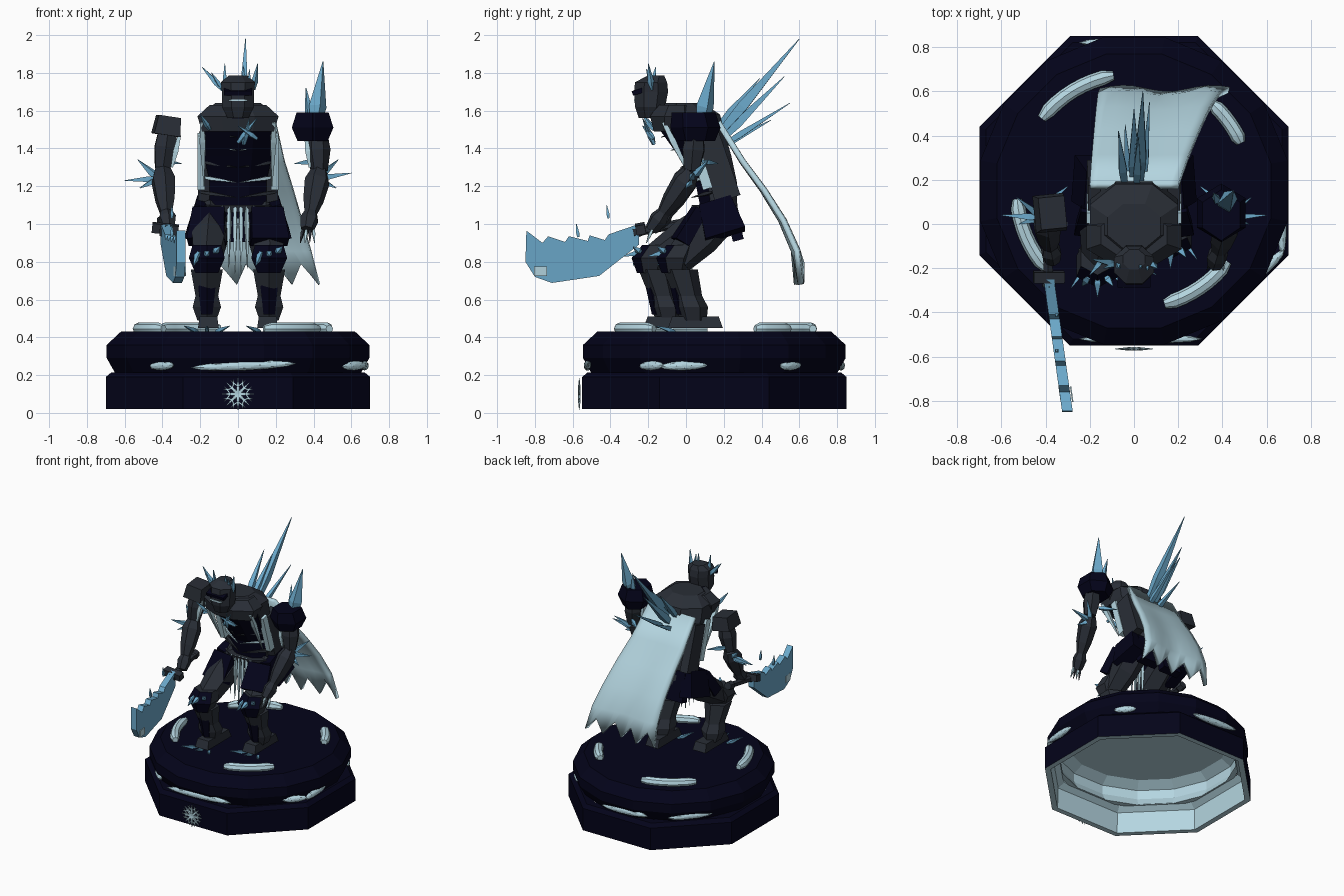
import bpy, bmesh, math
from mathutils import Vector, Matrix, Euler

cube = bpy.data.objects.get("Cube")
if cube:
    bpy.data.objects.remove(cube)


def material(name, rgb):
    m = bpy.data.materials.new(name)
    m.use_nodes = True
    m.diffuse_color = (*rgb, 1)
    m.node_tree.nodes["Principled BSDF"].inputs["Base Color"].default_value = (*rgb, 1)
    return m


NAVY = material("navy_stone", (0.001, 0.001, 0.01))
STEEL = material("dark_steel", (0.022, 0.027, 0.037))
ICE = material("blue_ice", (0.15, 0.4, 0.6))
PALE = material("pale_frost", (0.46, 0.67, 0.75))


def finish(name, bm, *mats, rule=None, smooth=False):
    bmesh.ops.recalc_face_normals(bm, faces=bm.faces[:])
    if rule:
        for f in bm.faces:
            f.material_index = rule(f)
    me = bpy.data.meshes.new(name)
    bm.to_mesh(me)
    bm.free()
    ob = bpy.data.objects.new(name, me)
    bpy.context.collection.objects.link(ob)
    for m in mats:
        me.materials.append(m)
    if smooth:
        bpy.ops.object.select_all(action="DESELECT")
        ob.select_set(True)
        bpy.context.view_layer.objects.active = ob
        bpy.ops.object.shade_smooth_by_angle(angle=math.radians(40))
    return ob


def skin(bm, rings, hoop=False):
    """Bridge rings of points with quads, then cap the ends or join them into a hoop."""
    vs = [[bm.verts.new(p) for p in r] for r in rings]
    n = len(vs[0])
    for a, b in zip(vs, vs[1:] + vs[:1] if hoop else vs[1:]):
        for i in range(n):
            j = (i + 1) % n
            bm.faces.new((a[i], a[j], b[j], b[i]))
    if not hoop:
        bm.faces.new(vs[0])
        bm.faces.new(vs[-1])


def loft(name, x, rows, *mats, sides=8, rule=None, hoop=False):
    """Stack of level rings; each row is (z, y, half width, half depth)."""
    k = 1 / math.cos(math.pi / sides)
    ang = [(i + 0.5) * math.tau / sides for i in range(sides)]
    bm = bmesh.new()
    skin(bm, [[(x + rx * k * math.cos(a), y + ry * k * math.sin(a), z) for a in ang]
              for z, y, rx, ry in rows], hoop)
    return finish(name, bm, *mats, rule=rule)


def rod(name, a, b, shape, mat, sides=6):
    """Solid along a line; shape is (fraction, radius) pairs."""
    a, b = Vector(a), Vector(b)
    q = (b - a).to_track_quat("Z", "Y")
    bm = bmesh.new()
    skin(bm, [[a.lerp(b, t) + q @ Vector((r * math.cos(w), r * math.sin(w), 0))
               for w in [(i + 0.5) * math.tau / sides for i in range(sides)]]
              for t, r in shape])
    return finish(name, bm, mat)


def spike(name, a, b, r, mat=ICE):
    return rod(name, a, b, ((0, r * 0.6), (0.3, r), (1, 0.002)), mat, 4)


def box(name, at, size, mat, rot=(0, 0, 0), taper=1.0):
    bm = bmesh.new()
    bmesh.ops.create_cube(bm, size=1)
    for v in bm.verts:
        if v.co.z > 0:
            v.co.xy *= taper
    bmesh.ops.transform(bm, verts=bm.verts, matrix=Matrix.LocRotScale(
        Vector(at), Euler(rot), Vector(size)))
    return finish(name, bm, mat)


# Plinth: hollow round upper tier on an octagonal hoop, pale on the inside
CY = 0.15


def inner(f):
    out = f.calc_center_median().xy - Vector((0, CY))
    return int(f.normal.xy.dot(out) < -0.01 or f.normal.z < -0.9)


loft("plinth_upper", 0, [(z, CY, r, r) for z, r in
     ((0.43, 0.62), (0.36, 0.695), (0.29, 0.695), (0.21, 0.65),
      (0.21, 0.61), (0.28, 0.65), (0.35, 0.65), (0.395, 0.58))],
     NAVY, PALE, sides=16, rule=inner)
loft("plinth_lower", 0, [(z, CY, r, r) for z, r in
     ((0.215, 0.67), (0.19, 0.7), (0.02, 0.7), (0.02, 0.66), (0.18, 0.655), (0.215, 0.61))],
     NAVY, PALE, rule=inner, hoop=True)

# Frost veins in the groove
for deg, off, half in ((-90, 0.03, 0.28), (-45, 0.2, 0.09), (0, -0.16, 0.13),
                       (45, -0.1, 0.08), (90, 0.05, 0.2), (135, 0, 0.16), (225, 0.1, 0.09)):
    bm = bmesh.new()
    bmesh.ops.create_icosphere(bm, subdivisions=2, radius=1)
    bmesh.ops.transform(bm, verts=bm.verts, matrix=Matrix.Translation((0, CY, 0))
                        @ Matrix.Rotation(math.radians(deg), 4, "Z")
                        @ Matrix.LocRotScale(Vector((0.67, off, 0.25)), Euler((0.04, 0, 0)),
                                             Vector((0.022, half, 0.025))))
    finish("groove_frost", bm, PALE)

# Snow drifts in arcs on the plinth top
for start, end in ((100, 142), (24, 48), (-75, -37), (184, 222)):
    bm = bmesh.new()
    rings = []
    for i in range(9):
        a = math.radians(start + (end - start) * i / 8)
        w = 0.034 * (0.6 if i in (0, 8) else 1)
        rings.append([((0.53 + w * math.cos(t)) * math.cos(a),
                       CY + (0.53 + w * math.cos(t)) * math.sin(a),
                       0.445 + w * math.sin(t)) for t in [k * math.tau / 8 for k in range(8)]])
    skin(bm, rings)
    finish("snow_drift", bm, PALE, smooth=True)

# Frost crystal ornament on the front
for i in range(8):
    a = i * math.tau / 8
    d = Vector((math.cos(a), 0, math.sin(a)))
    c = Vector((0, -0.565, 0.1))
    spike("frost_crystal", c, c + d * 0.085, 0.011, PALE)
    for s in (-1, 1):
        e = Vector((math.cos(a + s * 0.5), 0, math.sin(a + s * 0.5)))
        spike("frost_branch", c + d * 0.04, c + e * 0.08, 0.006, PALE)

# Legs, mirrored with one foot ahead
for s, y, side in ((-1, -0.09, "right"), (1, 0.04, "left")):
    x = s * 0.165
    box(side + "_foot", (x * 0.95, y + 0.01, 0.48), (0.11, 0.29, 0.06), STEEL, taper=0.85)
    loft(side + "_shin", x, ((0.49, y, 0.05, 0.06), (0.56, y - 0.01, 0.075, 0.075),
         (0.62, y - 0.03, 0.06, 0.065), (0.76, y - 0.07, 0.085, 0.08)), STEEL, sides=6)
    loft(side + "_shin_guard", x, ((0.52, y - 0.05, 0.03, 0.035),
         (0.66, y - 0.07, 0.045, 0.045), (0.8, y - 0.11, 0.04, 0.04)), NAVY, sides=6)
    loft(side + "_knee", x, ((0.74, y - 0.1, 0.06, 0.06), (0.82, y - 0.1, 0.095, 0.085),
         (0.89, y - 0.06, 0.075, 0.07)), STEEL, NAVY, sides=6,
         rule=lambda f: int(f.normal.y < -0.5))
    rod(side + "_thigh", (x, y - 0.08, 0.81), (s * 0.14, 0.19, 1.05),
        ((0, 0.08), (0.5, 0.105), (1, 0.1)), STEEL)
    box(side + "_thigh_plate", (s * 0.16, 0.02, 0.99), (0.2, 0.08, 0.2), NAVY,
        (-0.55, 0, s * 0.15), 0.85)
    box(side + "_hip_plate", (s * 0.2, 0.18, 1.03), (0.11, 0.22, 0.19), NAVY, (0.3, s * -0.25, 0), 0.8)
    box(side + "_rear_plate", (s * 0.1, 0.25, 1.02), (0.16, 0.06, 0.22), NAVY, (0.25, 0, 0), 0.85)
    for k in (-1, 0, 1):
        spike(side + "_knee_shard", (x + k * 0.04, y - 0.15, 0.85),
              (x + k * 0.07, y - 0.24 + abs(k) * 0.05, 0.83 + k * 0.05), 0.02)
        spike(side + "_ground_shard", (x + k * 0.05, y - 0.1, 0.43),
              (x + k * 0.12, y - 0.2, 0.46), 0.015)

# Torso with dark front, collar and ribs
loft("torso", 0, ((1.03, 0.18, 0.17, 0.1), (1.12, 0.17, 0.15, 0.1), (1.22, 0.16, 0.15, 0.11),
     (1.36, 0.1, 0.18, 0.14), (1.5, 0.03, 0.2, 0.17), (1.58, 0.02, 0.2, 0.16),
     (1.64, -0.01, 0.12, 0.1)), STEEL, NAVY,
     rule=lambda f: int(f.normal.y < -0.3 and f.calc_center_median().z < 1.54))
loft("collar", 0, ((1.49, -0.08, 0.19, 0.09), (1.57, -0.06, 0.215, 0.13),
     (1.63, -0.05, 0.15, 0.1)), STEEL)
loft("waist_belt", 0, ((1.06, 0.16, 0.19, 0.12), (1.1, 0.15, 0.19, 0.12)), STEEL)
for z, y in ((1.14, 0.06), (1.22, 0.04), (1.3, 0.0), (1.39, -0.05), (1.46, -0.1)):
    for s in (-1, 1):
        spike("front_rib", (s * 0.2, y + 0.08, z + 0.03), (s * 0.01, y - 0.03, z), 0.013,
              PALE if z in (1.22, 1.39) else STEEL)
for s in (-1, 1):
    spike("side_rib", (s * 0.19, -0.12, 1.54), (s * 0.18, 0.05, 1.2), 0.022, PALE)
    box("flank_frost", (s * 0.195, 0.07, 1.33), (0.04, 0.05, 0.3), PALE, (0.3, 0, 0))
    box("flank_plate", (s * 0.18, 0.17, 1.3), (0.065, 0.14, 0.35), STEEL, (0.3, 0, 0), 0.85)
    for k in (0.015, 0.045, 0.08):
        spike("loin_strip", (s * k, 0.04, 1.1), (s * k * 1.1, 0.03, 0.72 + k), 0.015, PALE)
for a, b in (((0.0, 1.43), (0.1, 1.56)), ((0.1, 1.45), (0.0, 1.52)), ((0.03, 1.42), (0.06, 1.56)),
             ((-0.15, 1.5), (-0.2, 1.58))):
    spike("chest_shard", (a[0], -0.17, a[1]), (b[0], -0.23, b[1]), 0.016)

# Helmeted head with an ice crown
loft("head", 0, ((1.56, -0.19, 0.055, 0.06), (1.62, -0.19, 0.085, 0.08), (1.7, -0.185, 0.085, 0.09),
     (1.75, -0.185, 0.09, 0.085), (1.785, -0.16, 0.05, 0.045)), STEEL)
box("brow", (0, -0.255, 1.7), (0.15, 0.06, 0.025), NAVY, (0.3, 0, 0))
box("visor_slit", (0, -0.272, 1.655), (0.1, 0.008, 0.01), PALE)
loft("neck", 0, ((1.5, -0.08, 0.08, 0.08), (1.63, -0.15, 0.07, 0.07)), NAVY)
for x, y, z, r in ((-0.19, -0.16, 1.83, 0.02), (-0.14, -0.2, 1.8, 0.014), (-0.07, -0.2, 1.85, 0.016),
                   (0.03, -0.2, 1.84, 0.014), (0.06, -0.21, 1.82, 0.014), (0.105, -0.2, 1.85, 0.018)):
    spike("crown_shard", (max(-0.08, min(x, 0.08)), -0.18, 1.71), (x, y, z), r)

# Back spikes
for x, y, z, r, bz in ((0.04, 0.6, 1.98, 0.038, 1.47), (0.0, 0.52, 1.78, 0.034, 1.43),
                       (0.07, 0.55, 1.64, 0.022, 1.4), (-0.07, 0.42, 1.77, 0.026, 1.5),
                       (0.02, 0.39, 1.77, 0.025, 1.52), (-0.04, 0.45, 1.55, 0.022, 1.4)):
    spike("back_spike", (x * 0.6, 0.17, bz), (x, y, z), r)

# Arms
for s, side, sh, elbow, wrist, hand in (
        (-1, "right", (-0.37, 0.05, 1.52), (-0.4, 0.03, 1.29), (-0.38, -0.1, 1.06), (-0.37, -0.15, 1.0)),
        (1, "left", (0.42, 0.05, 1.5), (0.43, 0.03, 1.28), (0.385, -0.12, 1.06), (0.37, -0.17, 0.99))):
    rod(side + "_upper_arm", sh, elbow, ((0, 0.05), (0.5, 0.065), (1, 0.045)), STEEL)
    rod(side + "_forearm", elbow, wrist, ((0, 0.045), (0.25, 0.068), (0.7, 0.055), (1, 0.035)), STEEL)
    rod(side + "_hand", wrist, hand, ((-0.2, 0.03), (0.5, 0.05), (1.3, 0.035)), STEEL)
    rod(side + "_arm_frost", (sh[0] - s * 0.06, 0, 1.47), (elbow[0] - s * 0.05, 0, 1.3),
        ((0, 0.012), (0.5, 0.02), (1, 0.008)), PALE, 4)
    spike(side + "_arm_shard", (s * 0.4, 0.09, 1.33), (s * 0.3, 0.17, 1.32), 0.018)
    for x, y, z in ((0.6, 0.04, 1.25 + s * 0.02), (0.53, 0.12, 1.34), (0.52, 0.0, 1.19)):
        spike(side + "_elbow_shard", (s * 0.42, 0.03, 1.24), (s * x, y, z), 0.021)
box("right_shoulder", (-0.375, 0.05, 1.52), (0.14, 0.17, 0.1), STEEL, (0, 0.15, 0.1), 0.85)
loft("left_shoulder", 0.395, ((1.44, 0.05, 0.08, 0.09), (1.51, 0.05, 0.11, 0.115),
     (1.59, 0.04, 0.085, 0.1)), NAVY, sides=6)
spike("shoulder_spike", (0.41, 0.08, 1.52), (0.45, 0.15, 1.86), 0.048)
spike("shoulder_shard", (0.38, 0.1, 1.55), (0.36, 0.14, 1.72), 0.022)
for k in range(4):
    spike("left_finger", (0.345 + k * 0.018, -0.18, 0.97), (0.33 + k * 0.025, -0.21, 0.9), 0.011,
          PALE if k % 2 else STEEL)

# Notched ice blade on a long grip
edge = ((-0.25, 1.0), (-0.41, 0.945), (-0.43, 0.915), (-0.51, 0.94), (-0.52, 0.91), (-0.62, 0.935),
        (-0.64, 0.905), (-0.73, 0.935), (-0.76, 0.9), (-0.845, 0.965), (-0.85, 0.8), (-0.8, 0.72),
        (-0.71, 0.688), (-0.46, 0.725), (-0.25, 0.89))
bm = bmesh.new()
skin(bm, [[(-0.385 - (y + 0.25) * 0.14 + dx, y, z) for y, z in edge] for dx in (-0.024, 0.024)])
finish("sword_blade", bm, ICE)
for dx in (-0.026, 0.026):
    box("blade_frost", (-0.308 + dx, -0.77, 0.75), (0.006, 0.07, 0.05), PALE, (0, 0, 0.14))
rod("sword_grip", (-0.385, -0.28, 0.955), (-0.4, 0.06, 1.02),
    ((0, 0.035), (0.15, 0.024), (0.85, 0.024), (0.88, 0.035), (1, 0.03)), STEEL)
box("sword_guard", (-0.385, -0.24, 0.975), (0.14, 0.05, 0.05), STEEL, (0.2, 0.1, 0))
for y, z in ((-0.41, 1.1), (-0.57, 1.0)):
    spike("floating_shard", (-0.35, y, z - 0.07), (-0.35, y - 0.01, z), 0.012)

# Wind-swept cloak with a ragged hem
path = ((0.17, 1.54), (0.3, 1.33), (0.41, 1.18), (0.51, 1.02), (0.58, 0.86), (0.6, 0.74))
bm = bmesh.new()
rows = []
for j, (y, z) in enumerate(path):
    t = j / 5
    row = []
    for i in range(13):
        u = i / 12
        x = (-0.2 + 0.05 * t) * (1 - u) + (0.2 + 0.23 * t) * u
        hem = (-0.06, 0.05, 0.0)[i % 3] * (j == 5)
        fold = 0.014 * math.sin(u * 9) * t
        row.append(bm.verts.new((x, y + fold, z + hem)))
    rows.append(row)
for a, b in zip(rows, rows[1:]):
    for i in range(12):
        bm.faces.new((a[i], a[i + 1], b[i + 1], b[i]))
cloak = finish("cloak", bm, PALE, smooth=True)
mod = cloak.modifiers.new("thickness", "SOLIDIFY")
mod.thickness = 0.03
mod.offset = 0
